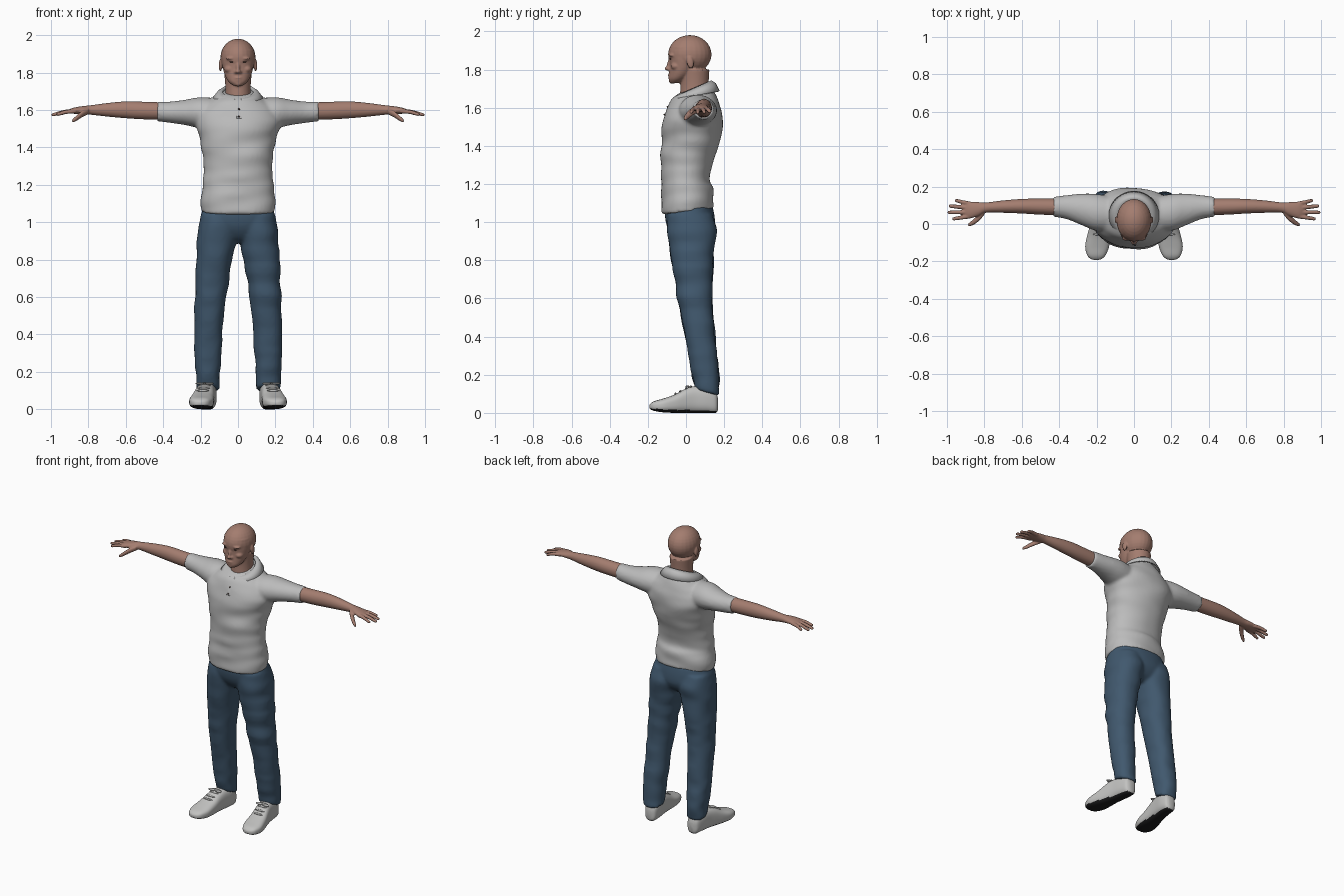
import bpy, bmesh, math
from mathutils import Vector, Matrix, noise


def material(name, rgb):
    m = bpy.data.materials.new(name)
    m.diffuse_color = (*rgb, 1)
    return m


SKIN = material("skin", (0.37, 0.205, 0.16))
SHIRT = material("light grey cotton", (0.50, 0.50, 0.50))
DENIM = material("blue denim", (0.052, 0.098, 0.155))
SHOE = material("shoe grey", (0.54, 0.54, 0.53))
BLACK = material("black rubber", (0.012, 0.012, 0.013))
DARK = material("dark brown", (0.05, 0.03, 0.025))


def spline(p, steps):
    """Catmull-Rom interpolation of a list of equal-length tuples."""
    out = []
    for i in range(len(p) - 1):
        a, b, c, d = p[max(i - 1, 0)], p[i], p[i + 1], p[min(i + 2, len(p) - 1)]
        for s in range(steps):
            t = s / steps
            out.append([0.5 * (2 * q + (r - o) * t + (2 * o - 5 * q + 4 * r - u) * t * t
                        + (3 * q - o - 3 * r + u) * t ** 3) for o, q, r, u in zip(a, b, c, d)])
    return out + [list(p[-1])]


def loft(bm, axis, rings, side=1, power=2.0, n=32, steps=5, folds=0.0):
    """Rings are (position, centre1, centre2, radius1, radius2, tilt) along an axis."""
    loops = []
    for pos, c1, c2, r1, r2, tilt in spline([tuple(r) + (0,) * (6 - len(r)) for r in rings], steps):
        loop = []
        for k in range(n):
            a = math.tau * (k + 0.5) / n
            ca, sa = math.cos(a), math.sin(a)
            u = c1 + abs(r1) * math.copysign(abs(ca) ** (2 / power), ca)
            v = c2 + abs(r2) * math.copysign(abs(sa) ** (2 / power), sa)
            p = {"x": (pos, u, v), "y": (u, pos, v), "z": (u, v, pos + tilt * v)}[axis]
            p = Vector((p[0] * side, p[1], p[2]))
            if folds:  # cloth creases, mostly running sideways
                w = noise.noise(Vector((p.x * 5 + 3, p.y * 5, p.z * 14)))
                p.x += folds * w * ca
                p.y += folds * w * sa
            loop.append(bm.verts.new(p))
        loops.append(loop)
    for l, m in zip(loops, loops[1:]):
        for k in range(n):
            bm.faces.new((l[k], l[(k + 1) % n], m[(k + 1) % n], m[k]))
    bm.faces.new(loops[0])
    bm.faces.new(loops[-1])


def blob(bm, centre, radii, turn=0.0):
    m = Matrix.Translation(centre) @ Matrix.Rotation(turn, 4, "X") @ Matrix.Diagonal((*radii, 1))
    bmesh.ops.create_uvsphere(bm, u_segments=24, v_segments=16, radius=1, matrix=m)


def finish(name, bm, mats, voxel=0, smooth=3):
    bmesh.ops.recalc_face_normals(bm, faces=bm.faces[:])
    me = bpy.data.meshes.new(name)
    bm.to_mesh(me)
    bm.free()
    for m in mats:
        me.materials.append(m)
    ob = bpy.data.objects.new(name, me)
    bpy.context.collection.objects.link(ob)
    for p in me.polygons:
        p.use_smooth = True
    if voxel:  # fuse overlapping volumes into one skin
        r = ob.modifiers.new("fuse", "REMESH")
        r.mode, r.voxel_size, r.use_smooth_shade = "VOXEL", voxel, True
        s = ob.modifiers.new("soften", "SMOOTH")
        s.factor, s.iterations = 0.5, smooth
    return ob


# Head: skull, face, neck and features
bm = bmesh.new()
blob(bm, (0, 0.020, 1.880), (0.094, 0.114, 0.101))
loft(bm, "z", [(1.730, 0, -0.058, 0.025, 0.026), (1.75, 0, -0.045, 0.050, 0.046),
               (1.78, 0, -0.026, 0.068, 0.063), (1.82, 0, -0.012, 0.080, 0.074),
               (1.87, 0, -0.002, 0.088, 0.085), (1.92, 0, 0.005, 0.085, 0.088)])
loft(bm, "z", [(1.60, 0, 0.05, 0.085, 0.08), (1.67, 0, 0.045, 0.070, 0.076),
               (1.73, 0, 0.045, 0.068, 0.074), (1.80, 0, 0.045, 0.074, 0.078)])
blob(bm, (0, -0.088, 1.832), (0.010, 0.011, 0.036), -0.3)   # nose bridge
blob(bm, (0, -0.098, 1.806), (0.014, 0.014, 0.011))         # nose tip
blob(bm, (0, -0.084, 1.771), (0.023, 0.011, 0.006))         # upper lip
blob(bm, (0, -0.083, 1.760), (0.020, 0.011, 0.006))         # lower lip
blob(bm, (0, -0.072, 1.740), (0.022, 0.018, 0.014))         # chin
for s in (-1, 1):
    blob(bm, (s * 0.013, -0.088, 1.803), (0.009, 0.011, 0.008))  # nostril wing
    blob(bm, (s * 0.036, -0.074, 1.876), (0.030, 0.017, 0.009))  # brow ridge
    blob(bm, (s * 0.045, -0.052, 1.818), (0.028, 0.028, 0.020))  # cheekbone
    blob(bm, (s * 0.094, 0.022, 1.838), (0.009, 0.018, 0.033), 0.15)  # ear
finish("head", bm, [SKIN], 0.0055, 2)

# Eyes
bm = bmesh.new()
for s in (-1, 1):
    blob(bm, (s * 0.034, -0.0815, 1.857), (0.012, 0.005, 0.003))
finish("eyes", bm, [DARK])

# Shirt: body and short sleeves
bm = bmesh.new()
loft(bm, "z", [(1.055, 0, 0.008, 0.196, 0.138, 0.12), (1.12, 0, 0.006, 0.197, 0.138, 0.06),
               (1.18, 0, 0.003, 0.192, 0.136), (1.22, 0, -0.003, 0.188, 0.127),
               (1.30, 0, 0.000, 0.183, 0.134), (1.40, 0, 0.020, 0.194, 0.149),
               (1.50, 0, 0.035, 0.222, 0.157), (1.57, 0, 0.040, 0.222, 0.148),
               (1.62, 0, 0.045, 0.190, 0.130), (1.655, 0, 0.050, 0.140, 0.112),
               (1.685, 0, 0.050, 0.098, 0.085, 0.25)], power=2.2, n=64, steps=8, folds=0.012)
for s in (-1, 1):
    loft(bm, "x", [(0.08, 0.050, 1.575, 0.090, 0.085), (0.20, 0.062, 1.585, 0.098, 0.083),
                   (0.28, 0.078, 1.587, 0.084, 0.068), (0.36, 0.090, 1.588, 0.064, 0.057),
                   (0.43, 0.092, 1.592, 0.054, 0.053)], s)
finish("shirt", bm, [SHIRT], 0.010, 4)

# Collar: folded band, open at the front with two points
bm = bmesh.new()
rows = []
N = 48
for i in range(N + 1):
    a = 0.16 + (math.tau - 0.32) * i / N
    sa, ca = math.sin(a), math.cos(a)
    tip = max(0, ca - 0.6) * 0.05
    rows.append([bm.verts.new(p) for p in (
        (0.080 * sa, 0.045 - 0.085 * ca, 1.690 - 0.035 * ca),
        (0.087 * sa, 0.045 - 0.090 * ca, 1.702 - 0.038 * ca),
        (0.108 * sa, 0.045 - 0.108 * ca, 1.690 - 0.036 * ca),
        (0.132 * sa, 0.045 - 0.128 * ca, 1.664 - 0.022 * ca - tip))])
for a, b in zip(rows, rows[1:]):
    for k in range(3):
        bm.faces.new((a[k], a[k + 1], b[k + 1], b[k]))
collar = finish("collar", bm, [SHIRT])
sol = collar.modifiers.new("thickness", "SOLIDIFY")
sol.thickness, sol.offset = 0.008, 0

# Placket and buttons
bm = bmesh.new()
loft(bm, "z", [(1.555, 0.006, -0.110, 0.013, 0.004), (1.59, 0.006, -0.097, 0.013, 0.005),
               (1.625, 0.006, -0.079, 0.013, 0.006), (1.645, 0.006, -0.062, 0.013, 0.006)], power=4)
finish("placket", bm, [SHIRT])
bm = bmesh.new()
for y, z in ((-0.114, 1.565), (-0.098, 1.605)):
    blob(bm, (0.006, y, z), (0.005, 0.003, 0.005))
finish("buttons", bm, [DARK])

# Arms with hands, four fingers and a thumb
FINGERS = [((0.87, 0.107, 1.594), (0.955, 0.125, 1.580)), ((0.87, 0.086, 1.595), (0.988, 0.096, 1.577)),
           ((0.87, 0.063, 1.595), (0.994, 0.062, 1.575)), ((0.87, 0.042, 1.594), (0.968, 0.028, 1.577))]
for s, label in ((-1, "right"), (1, "left")):
    bm = bmesh.new()
    loft(bm, "x", [(0.36, 0.090, 1.593, 0.045, 0.046), (0.50, 0.093, 1.597, 0.043, 0.047),
                   (0.60, 0.095, 1.601, 0.039, 0.045), (0.70, 0.093, 1.601, 0.033, 0.036),
                   (0.79, 0.088, 1.600, 0.027, 0.025), (0.83, 0.080, 1.599, 0.037, 0.022),
                   (0.88, 0.074, 1.596, 0.044, 0.016), (0.905, 0.074, 1.592, 0.036, 0.010)], s)
    for (x0, y0, z0), (x1, y1, z1) in FINGERS:
        xm, ym, zm = (x0 + x1) / 2, (y0 + y1) / 2, (z0 + z1) / 2 + 0.004
        loft(bm, "x", [(x0, y0, z0, 0.012, 0.012), (xm, ym, zm, 0.011, 0.011),
                       (x1 - 0.006, y1, z1, 0.0095, 0.009), (x1 + 0.003, y1, z1, 0.005, 0.005)], s, n=16)
    loft(bm, "x", [(0.80, 0.066, 1.594, 0.018, 0.016), (0.835, 0.030, 1.577, 0.019, 0.017),
                   (0.865, 0.006, 1.555, 0.014, 0.014), (0.887, -0.006, 1.540, 0.008, 0.009)], s, n=16)
    finish(label + "_arm", bm, [SKIN], 0.0048, 2)

# Trousers: hips and two legs
bm = bmesh.new()
loft(bm, "z", [(1.09, 0, 0.016, 0.184, 0.122), (1.03, 0, 0.020, 0.198, 0.130),
               (0.97, 0, 0.027, 0.200, 0.124), (0.92, 0, 0.030, 0.165, 0.095),
               (0.89, 0, 0.030, 0.080, 0.055)], power=2.2, n=48)
for s in (-1, 1):
    loft(bm, "z", [(1.04, 0.100, 0.022, 0.098, 0.118), (0.96, 0.106, 0.028, 0.106, 0.129),
                   (0.85, 0.120, 0.030, 0.101, 0.116), (0.70, 0.138, 0.040, 0.090, 0.100),
                   (0.58, 0.148, 0.048, 0.083, 0.089), (0.40, 0.157, 0.074, 0.077, 0.079),
                   (0.25, 0.162, 0.095, 0.071, 0.075), (0.17, 0.162, 0.107, 0.066, 0.066, -0.15),
                   (0.14, 0.160, 0.111, 0.060, 0.060, -0.30)], s, power=2.2, n=40, folds=0.009)
finish("trousers", bm, [DENIM], 0.010, 4)

# Shoes: upper with a black underside, plus laces
for s, label in ((-1, "right"), (1, "left")):
    bm = bmesh.new()
    loft(bm, "y", [(0.168, 0.158, 0.045, 0.018, 0.030), (0.155, 0.159, 0.055, 0.038, 0.055),
                   (0.11, 0.162, 0.068, 0.048, 0.068), (0.05, 0.170, 0.070, 0.050, 0.070),
                   (0.00, 0.179, 0.064, 0.054, 0.064), (-0.06, 0.189, 0.048, 0.061, 0.048),
                   (-0.12, 0.197, 0.039, 0.064, 0.036), (-0.165, 0.201, 0.036, 0.050, 0.026),
                   (-0.185, 0.202, 0.034, 0.032, 0.016), (-0.192, 0.202, 0.033, 0.012, 0.007)],
         s, power=2.8, n=40)
    bmesh.ops.recalc_face_normals(bm, faces=bm.faces[:])
    for f in bm.faces:
        f.normal_update()
        if f.normal.z < -0.6:
            f.material_index = 1
    finish(label + "_shoe", bm, [SHOE, BLACK])
    bm = bmesh.new()
    for y, cx, z in ((0.025, 0.175, 0.137), (0.0, 0.179, 0.127), (-0.03, 0.184, 0.113), (-0.055, 0.188, 0.100)):
        blob(bm, (s * cx, y, z), (0.034, 0.006, 0.006))
    for d in (-1, 1):  # bow loops
        blob(bm, (s * 0.178 + d * 0.025, 0.008, 0.138), (0.024, 0.012, 0.006))
    finish(label + "_laces", bm, [SHOE])
